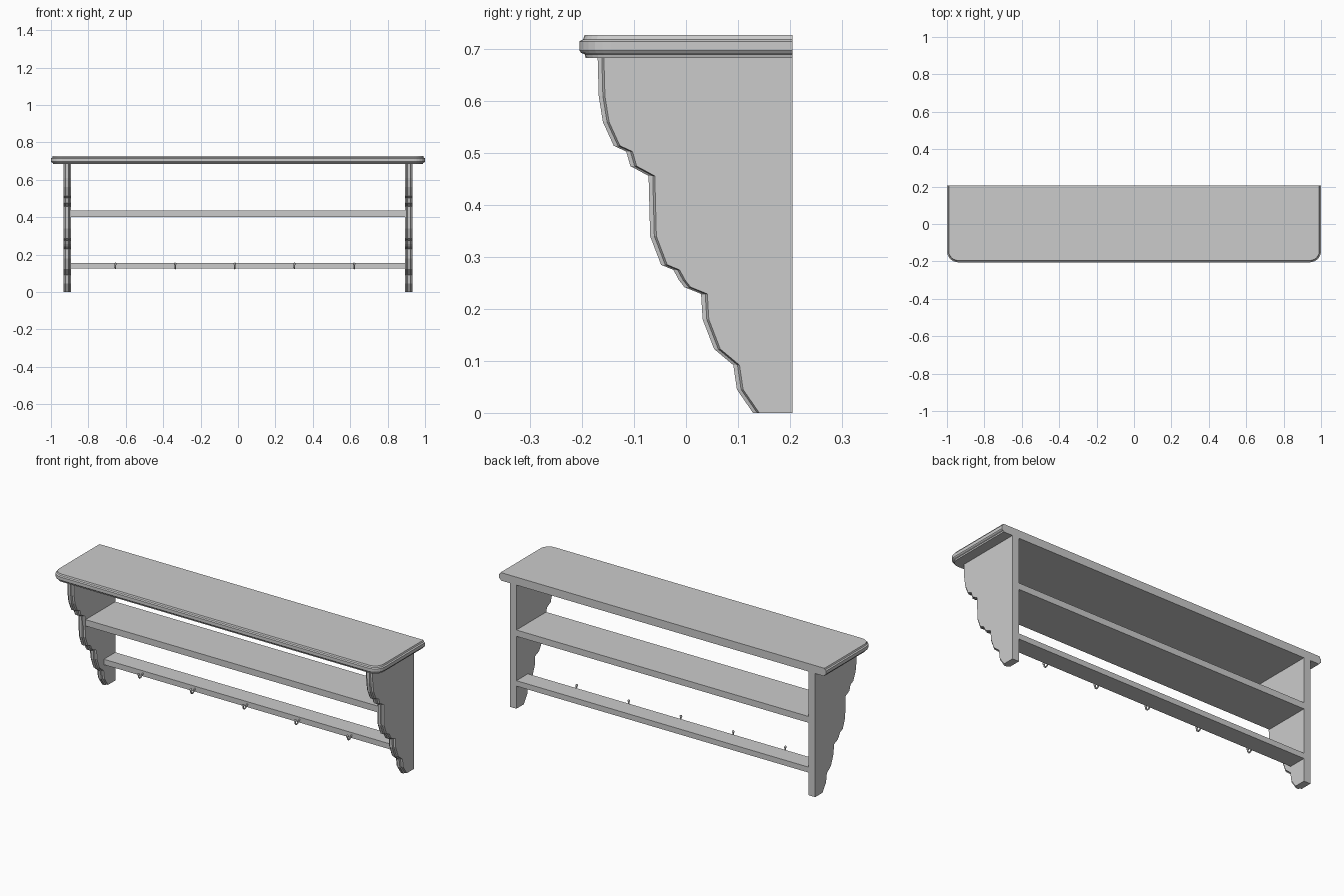
import bpy, bmesh, math

if "Cube" in bpy.data.objects:
    bpy.data.objects.remove(bpy.data.objects["Cube"])


def loft(name, rings):
    """Solid from matching closed rings, capped at both ends."""
    bm = bmesh.new()
    loops = [[bm.verts.new(p) for p in ring] for ring in rings]
    n = len(loops[0])
    for a, b in zip(loops, loops[1:]):
        for i in range(n):
            j = (i + 1) % n
            bm.faces.new((a[i], a[j], b[j], b[i]))
    bm.faces.new(loops[0][::-1])
    bm.faces.new(loops[-1])
    bmesh.ops.recalc_face_normals(bm, faces=bm.faces)
    mesh = bpy.data.meshes.new(name)
    bm.to_mesh(mesh)
    bm.free()
    obj = bpy.data.objects.new(name, mesh)
    bpy.context.collection.objects.link(obj)
    return obj


def board(name, x, y0, y1, z0, z1):
    ring = lambda z: [(-x, y0, z), (x, y0, z), (x, y1, z), (-x, y1, z)]
    return loft(name, [ring(z0), ring(z1)])


# Top board: moulded front and ends, rounded front corners, flush back
BACK = 0.205


def top_ring(inset, z, radius=0.06, steps=6):
    cx, cy, r = 1 - radius, -BACK + radius, radius - inset
    right = [(cx + r * math.sin(a), cy - r * math.cos(a), z)
             for a in (math.pi / 2 * i / steps for i in range(steps + 1))]
    right.append((1 - inset, BACK, z))
    return right + [(-x, y, zz) for x, y, zz in reversed(right)]


top_profile = [(0.012, 0.683), (0.010, 0.690), (0.003, 0.693), (0, 0.697),
               (0, 0.715), (0.007, 0.719), (0.010, 0.727)]
loft("top_board", [top_ring(i, z) for i, z in top_profile])

# Scalloped side brackets with a chamfered front edge
scallop = [(-0.17, 0.684), (-0.168, 0.61), (-0.16, 0.56), (-0.139, 0.514),
           (-0.115, 0.503), (-0.107, 0.475), (-0.072, 0.456), (-0.069, 0.34),
           (-0.048, 0.285), (-0.024, 0.275), (-0.014, 0.256), (-0.003, 0.242),
           (0.029, 0.229), (0.032, 0.18), (0.054, 0.123), (0.091, 0.092),
           (0.098, 0.045), (0.129, 0)]


def bracket_ring(x, shift):
    return [(x, y + shift, z) for y, z in scallop] + [(x, BACK, 0), (x, BACK, 0.684)]


for side, cx in (("left", -0.913), ("right", 0.913)):
    section = [(-0.02, 0.012), (-0.011, 0.008), (-0.008, 0),
               (0.008, 0), (0.011, 0.008), (0.02, 0.012)]
    loft(side + "_bracket", [bracket_ring(cx + dx, s) for dx, s in section])

# Middle shelf and hook rail
board("middle_shelf", 0.895, -0.055, BACK, 0.400, 0.435)
board("hook_rail", 0.895, 0.105, BACK, 0.125, 0.155)

# Coat hooks: bent wire with a small knob at the tip
hook_path = [(0.108, 0.142), (0.098, 0.136), (0.089, 0.127), (0.078, 0.125),
             (0.070, 0.133), (0.068, 0.149)]
for k in range(5):
    x = -0.655 + 0.319 * k
    rings = []
    for i, (y, z) in enumerate(hook_path):
        a, b = hook_path[max(i - 1, 0)], hook_path[min(i + 1, len(hook_path) - 1)]
        ty, tz = b[0] - a[0], b[1] - a[1]
        length = math.hypot(ty, tz)
        ny, nz = -tz / length, ty / length
        rings.append([(x + 0.004 * math.cos(t), y + ny * 0.004 * math.sin(t),
                       z + nz * 0.004 * math.sin(t))
                      for t in (math.tau * s / 8 for s in range(8))])
    loft(f"hook_{k + 1}", rings)
    bpy.ops.mesh.primitive_uv_sphere_add(segments=10, ring_count=6, radius=0.007,
                                         location=(x, 0.068, 0.150))
    bpy.context.object.name = f"hook_knob_{k + 1}"
    bpy.ops.object.shade_smooth_by_angle()
